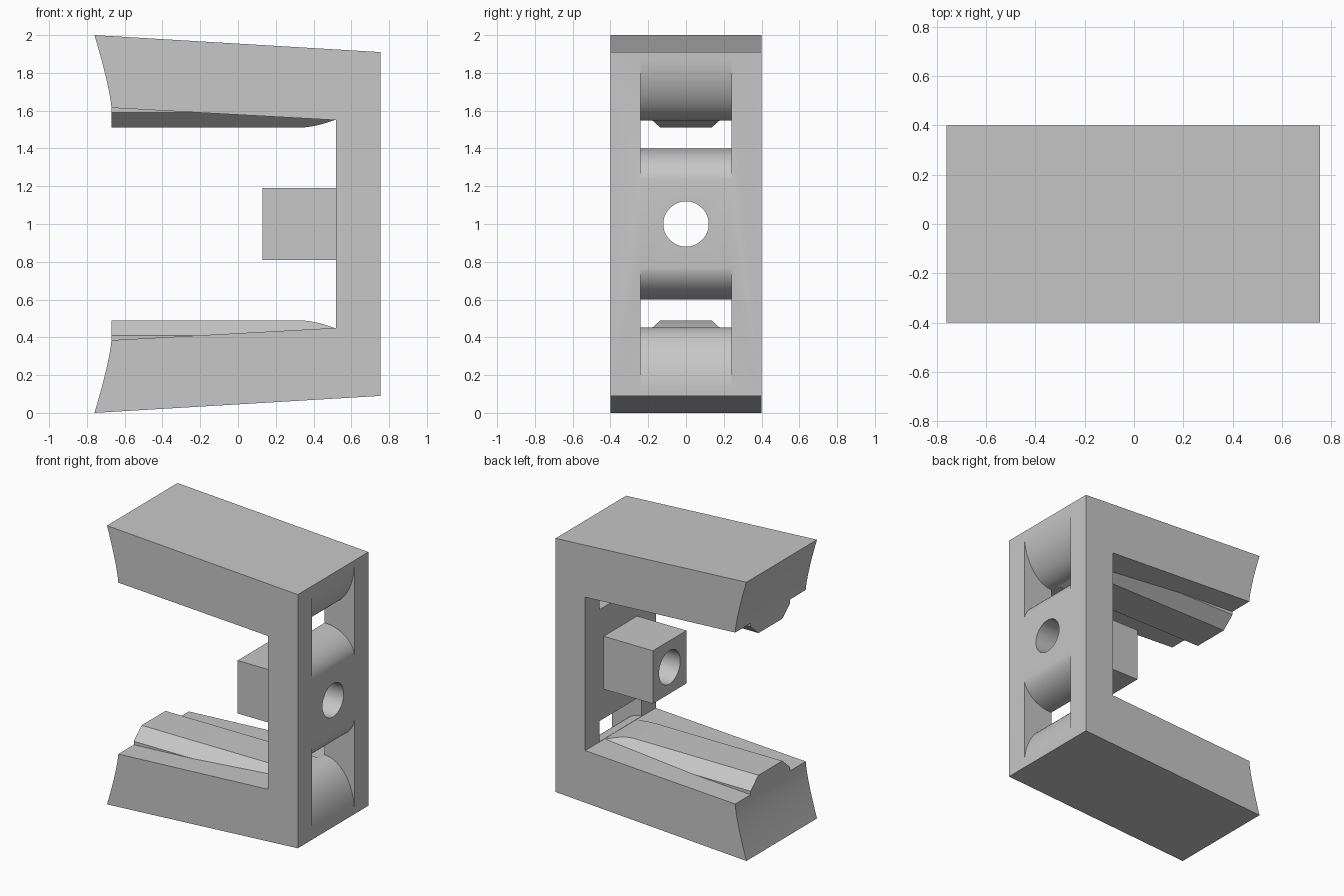
import bpy, bmesh, math

if "Cube" in bpy.data.objects:
    bpy.data.objects.remove(bpy.data.objects["Cube"], do_unlink=True)

grey = bpy.data.materials.new("plain grey")
grey.use_nodes = True
colour = (0.57, 0.57, 0.57, 1)
grey.diffuse_color = colour
grey.node_tree.nodes["Principled BSDF"].inputs["Base Color"].default_value = colour


def loft(name, sections):
    """Closed solid through matching loops of points."""
    bm = bmesh.new()
    rings = [[bm.verts.new(p) for p in s] for s in sections]
    n = len(rings[0])
    for a, b in zip(rings, rings[1:]):
        for i in range(n):
            j = (i + 1) % n
            bm.faces.new((a[i], a[j], b[j], b[i]))
    bm.faces.new(rings[0][::-1])
    bm.faces.new(rings[-1])
    bmesh.ops.recalc_face_normals(bm, faces=bm.faces)
    mesh = bpy.data.meshes.new(name)
    bm.to_mesh(mesh)
    bm.free()
    mesh.materials.append(grey)
    obj = bpy.data.objects.new(name, mesh)
    bpy.context.collection.objects.link(obj)
    return obj


def extrude(name, profile, half):
    """Side profile (x, z) extruded across y."""
    return loft(name, [[(x, y, z) for x, z in profile] for y in (-half, half)])


def select(obj):
    bpy.ops.object.select_all(action="DESELECT")
    obj.select_set(True)
    bpy.context.view_layer.objects.active = obj


def cut(obj, cutter):
    select(obj)
    mod = obj.modifiers.new("cut", "BOOLEAN")
    mod.operation = "DIFFERENCE"
    mod.solver = "EXACT"
    mod.object = cutter
    bpy.ops.object.modifier_apply(modifier=mod.name)


def flip(profile):
    return [(x, 2 - z) for x, z in profile]


# C-shaped frame with hollowed arm ends
steps = 12
end = [(-0.67 - 0.09 * (i / steps) ** 1.3, 0.385 * (1 - i / steps)) for i in range(steps + 1)]
lower = [(0.52, 0.45)] + end + [(0.755, 0.09)]
frame = extrude("frame", lower + flip(lower)[::-1], 0.4)

# Square boss inside the column
boss = extrude("boss", [(0.13, 0.81), (0.52, 0.81), (0.52, 1.19), (0.13, 1.19)], 0.19)

# Bolt hole through boss and column
bpy.ops.mesh.primitive_cylinder_add(vertices=64, radius=0.12, depth=2,
                                    location=(0.4, 0, 1), rotation=(0, math.pi / 2, 0))
hole = bpy.context.object
hole.data.materials.append(grey)

# Slots that flare out towards the column's outer face
def flare(z, height):
    quarter = [math.pi / 2 * i / 20 for i in range(21)]
    return [(0.52 + 0.236 * math.sin(a), z + height * (1 - math.cos(a))) for a in quarter]


slot = ([(0.5, 0.452)] + flare(0.452, -0.345) + [(0.9, 0.107), (0.9, 0.78)]
        + flare(0.6, 0.18)[::-1] + [(0.5, 0.6)])
slots = [extrude("slot_cutter", p, 0.24) for p in (slot, flip(slot))]

for cutter in slots + [hole]:
    cut(frame, cutter)
cut(boss, hole)
for cutter in slots + [hole]:
    bpy.data.objects.remove(cutter, do_unlink=True)


# Tapered rails along the inside of both arms
def rail(name, place):
    sections = []
    tops = [(-0.67, 0.49)]
    for i in range(9):
        t = i / 8
        tops.append((0.32 + 0.195 * t, 0.49 - 0.042 * t ** 1.8))
    for x, top in tops:
        w = 0.135 + (0.49 - top) * 1.12
        half = [(0.225, 0.36), (0.225, 0.41), (w, top)]
        loop = half + [(-y, z) for y, z in reversed(half)]
        sections.append([(x, y, place(z)) for y, z in loop])
    return loft(name, sections)


rails = [rail("lower_rail", lambda z: z), rail("upper_rail", lambda z: 2 - z)]

for obj in [frame, boss] + rails:
    select(obj)
    bpy.ops.object.shade_smooth_by_angle(angle=math.radians(25))
